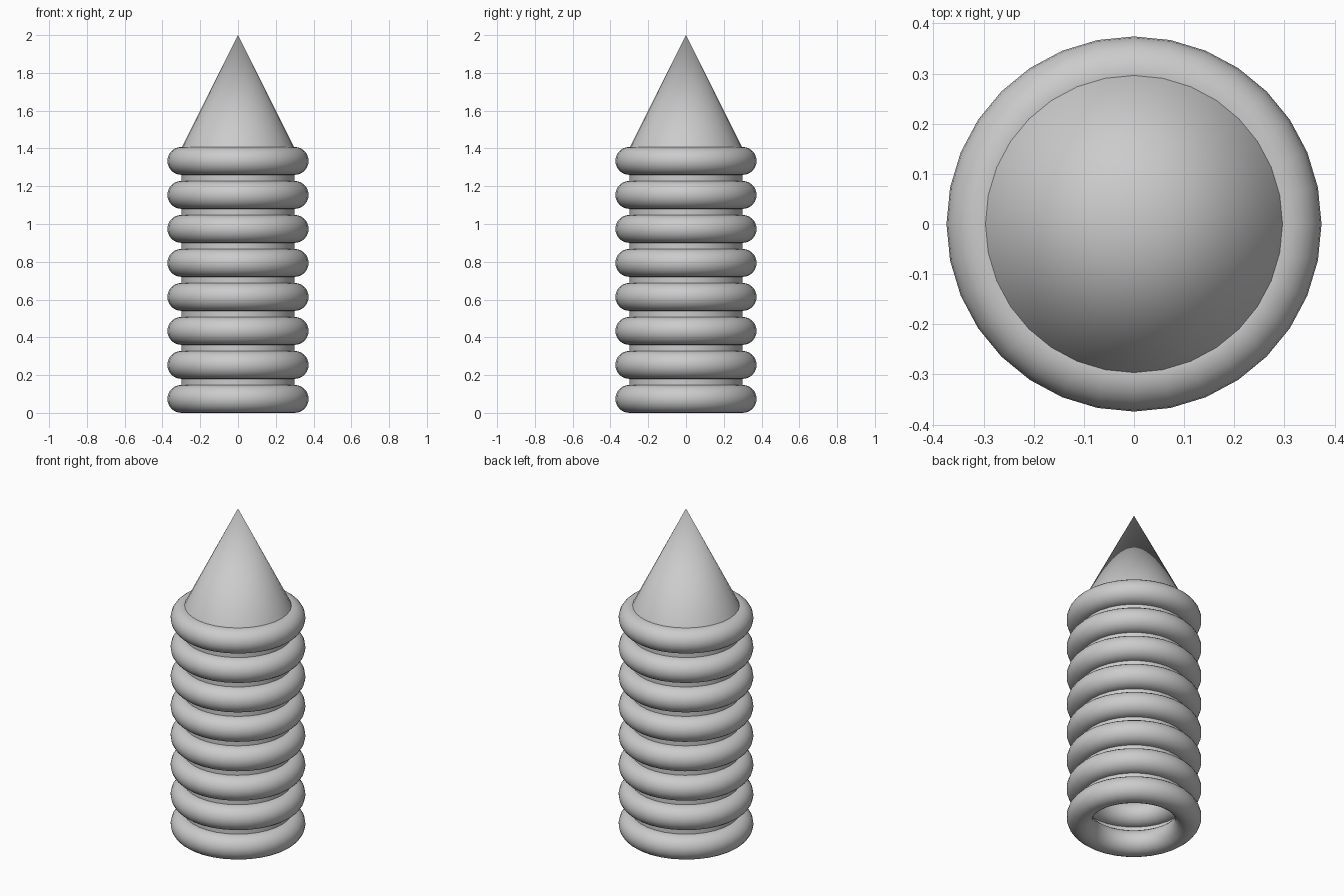
import bpy
import math

cube = bpy.data.objects.get("Cube")
if cube:
    bpy.data.objects.remove(cube, do_unlink=True)

SIDES = 32
RADIUS = 0.3
TUBE = 0.074
RINGS = 8
PITCH = 0.18
TOP_RING = TUBE + PITCH * (RINGS - 1)
CONE_BASE = 1.4

grey = bpy.data.materials.new("plain grey")
grey.use_nodes = True
grey.diffuse_color = (0.6, 0.6, 0.6, 1)
grey.node_tree.nodes["Principled BSDF"].inputs["Base Color"].default_value = (0.6, 0.6, 0.6, 1)


def finish(name):
    """Name, colour and smooth the part just added."""
    part = bpy.context.object
    part.name = name
    part.data.materials.append(grey)
    bpy.ops.object.shade_smooth_by_angle(angle=math.radians(40))


# Stacked rings
for i in range(RINGS):
    bpy.ops.mesh.primitive_torus_add(
        major_radius=RADIUS, minor_radius=TUBE, major_segments=SIDES,
        minor_segments=24, location=(0, 0, TUBE + PITCH * i))
    finish(f"ring_{i + 1}")

# Hollow sleeve joining the rings, open at the bottom
bpy.ops.mesh.primitive_cylinder_add(
    vertices=SIDES, radius=RADIUS, depth=TOP_RING - TUBE,
    end_fill_type='NOTHING', location=(0, 0, (TOP_RING + TUBE) / 2))
finish("sleeve")

# Pointed tip
bpy.ops.mesh.primitive_cone_add(
    vertices=SIDES, radius1=RADIUS, radius2=0, depth=2 - CONE_BASE,
    location=(0, 0, (2 + CONE_BASE) / 2))
finish("pointed_tip")
